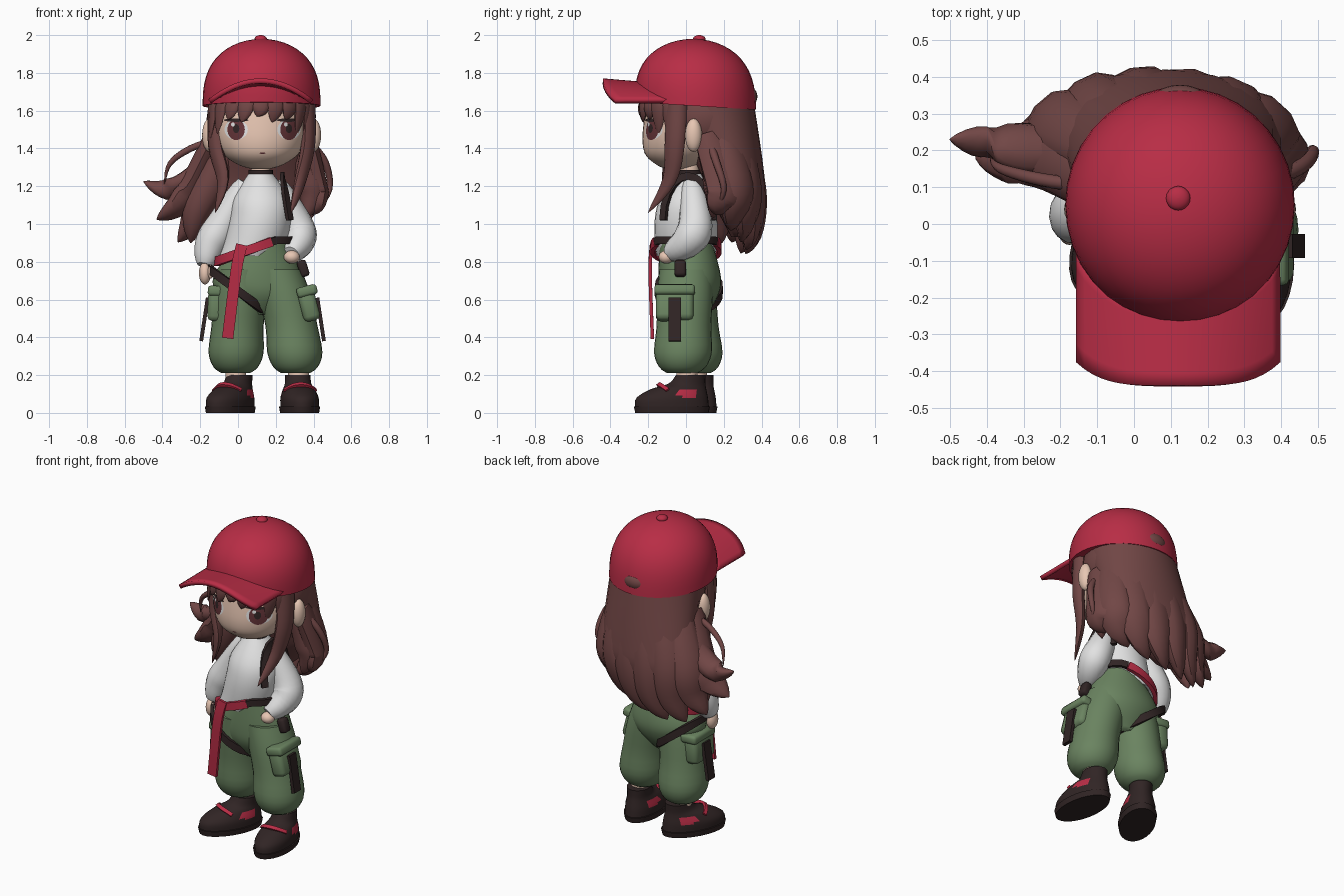
import bpy, bmesh, math
from math import sin, cos, pi, radians
from mathutils import Vector
from mathutils.bvhtree import BVHTree

if "Cube" in bpy.data.objects:
    bpy.data.objects.remove(bpy.data.objects["Cube"])


def material(name, r, g, b):
    m = bpy.data.materials.new(name)
    m.diffuse_color = (r, g, b, 1)
    m.use_nodes = True
    m.node_tree.nodes["Principled BSDF"].inputs["Base Color"].default_value = m.diffuse_color
    return m


RED = material("cap red", .48, .026, .06)
HAIR = material("hair brown", .165, .062, .06)
SKIN = material("skin", .82, .58, .46)
WHITE = material("sweater white", .76, .76, .76)
GREEN = material("trouser green", .145, .23, .118)
DARK = material("dark leather", .030, .018, .018)
EYE = material("eye maroon", .13, .035, .04)


def mesh(name, verts, faces, mat, mat2=None, rule=None):
    me = bpy.data.meshes.new(name)
    me.from_pydata([tuple(v) for v in verts], [], faces)
    bm = bmesh.new()
    bm.from_mesh(me)
    bmesh.ops.recalc_face_normals(bm, faces=bm.faces)
    bm.to_mesh(me)
    bm.free()
    me.materials.append(mat)
    if mat2:
        me.materials.append(mat2)
        for p in me.polygons:
            p.material_index = int(rule(p.center))
    ob = bpy.data.objects.new(name, me)
    bpy.context.collection.objects.link(ob)
    return ob


def skin_rings(name, rings, mat, closed=False, **kw):
    """Join equal rings of points into a tube with end caps."""
    n, k = len(rings[0]), len(rings)
    faces = [(i * n + j, i * n + (j + 1) % n, (i + 1) % k * n + (j + 1) % n, (i + 1) % k * n + j)
             for i in range(k if closed else k - 1) for j in range(n)]
    if not closed:
        faces += [tuple(range(n)), tuple(range((k - 1) * n, k * n))]
    return mesh(name, [v for r in rings for v in r], faces, mat, **kw)


def spline(pts, steps):
    """Catmull-Rom through tuples of any length."""
    P = [pts[0]] + list(pts) + [pts[-1]]
    out = []
    for i in range(1, len(P) - 2):
        for t in (s / steps for s in range(steps)):
            out.append([.5 * (2 * b + (c - a) * t + (2 * a - 5 * b + 4 * c - d) * t * t
                              + (3 * b - a - 3 * c + d) * t ** 3) for a, b, c, d in zip(*P[i - 1:i + 3])])
    return out + [list(pts[-1])]


def loft(name, rows, mat, n=28, steps=3, tilt=0, **kw):
    """Stack of ellipses: rows are (cx, cy, z, rx, ry)."""
    ang = [2 * pi * j / n for j in range(n)]
    rings = [[(x + rx * cos(a), y + ry * sin(a), z - tilt * sin(a) * (1 - i / (len(rows) * steps)) ** 4)
              for a in ang] for i, (x, y, z, rx, ry) in enumerate(spline(rows, steps))]
    return skin_rings(name, rings, mat, **kw)


def sweep(name, pts, w, t, mat, n=4, steps=5, size=lambda s: 1, out=None, centre=(.12, .05), closed=False):
    """Tube of half width w and half thickness t along points, flat side facing out."""
    P = [Vector(p) for p in (pts if closed else spline(pts, steps))]
    rings, k = [], len(P)
    for i, p in enumerate(P):
        a, b = (P[i - 1], P[(i + 1) % k]) if closed else (P[max(i - 1, 0)], P[min(i + 1, k - 1)])
        tan = (b - a).normalized()
        side = tan.cross(Vector(out or (p.x - centre[0], p.y - centre[1], 0))).normalized()
        o = side.cross(tan)
        f = max(size(i / (k - 1)), .03) * (1.414 if n == 4 else 1)
        rings.append([p + f * (side * w * cos(q) + o * t * sin(q))
                      for q in (2 * pi * j / n + pi / 4 for j in range(n))])
    return skin_rings(name, rings, mat, closed=closed)


def ball(name, loc, r, mat):
    rows = [(0, 0, -cos(a) * r[2], max(sin(a), .01) * r[0], max(sin(a), .01) * r[1])
            for a in (pi * i / 12 for i in range(13))]
    ob = loft(name, rows, mat, n=20, steps=1)
    ob.location = loc
    return ob


# Cap: domed crown, button, rear opening, arched brim
dome = [(h, math.sqrt(1 - h ** 2.7)) for h in (sin(pi / 2 * i / 14) * .9995 for i in range(15))]
loft("cap_crown", [(.125, .052 - .015 * h, 1.625 + .355 * h, .312 * r, .32 * r) for h, r in dome],
     RED, n=36, steps=1, tilt=.02)
ball("cap_button", (.12, .07, 1.98), (.033, .033, .02), RED)
ball("cap_opening", (.125, .334, 1.675), (.075, .044, .05), HAIR)
N, M = 24, 6
bv = []
for u in (2 * i / N - 1 for i in range(N + 1)):
    yi, yo = .08 - .31 * math.sqrt(1 - .76 * u * u), -.44 + .065 * u ** 4
    bv += [(.12 + .27 * u, yi + (yo - yi) * v, 1.74 + .018 * v - u * u * (.09 + .02 * v))
           for v in (j / M for j in range(M + 1))]
brim = mesh("cap_brim", bv, [(i, i + M + 1, i + M + 2, i + 1) for i in range(N * (M + 1)) if i % (M + 1) < M], RED)
mod = brim.modifiers.new("thickness", "SOLIDIFY")
mod.thickness, mod.offset = .026, 0

# Head, ears, neck, choker
face = loft("face", [(.12, -.06, 1.29, .04, .04), (.12, -.05, 1.31, .11, .10), (.12, -.03, 1.36, .19, .18),
                     (.12, -.01, 1.43, .235, .22), (.12, 0, 1.53, .253, .225), (.12, .02, 1.7, .25, .22)],
            SKIN, n=40, steps=4)
for s in (-1, 1):
    ball("ear", (.125 + s * .275, .04, 1.47), (.04, .045, .088), SKIN)
for name, z0, z1, r, m in (("neck", 1.22, 1.34, .05, SKIN), ("choker", 1.255, 1.285, .064, DARK)):
    loft(name, [(.12, .02, z0, r, r), (.12, .02, z1, r, r)], m, steps=1)

# Eyes, lashes and mouth: thin plates laid on the face
fm = bmesh.new()
fm.from_mesh(face.data)
tree = BVHTree.FromBMesh(fm)


def decal(name, x, z, rx, rz, mat, lift):
    pts = [(x + f * rx * cos(a * pi / 10), z + f * rz * sin(a * pi / 10)) for f in (.01, .5, 1) for a in range(20)]
    v = [tree.ray_cast(Vector((px, -1, pz)), Vector((0, 1, 0)))[0] + Vector((0, -lift, 0)) for px, pz in pts]
    mesh(name, v, [(r + j, r + (j + 1) % 20, r + 20 + (j + 1) % 20, r + 20 + j)
                   for r in (0, 20) for j in range(20)], mat)


for x in (-.01, .27):
    decal("eye_white", x, 1.5, .062, .054, WHITE, .002)
    decal("iris", x, 1.5, .046, .056, EYE, .004)
    decal("pupil", x, 1.505, .017, .024, DARK, .006)
    decal("upper_lash", x, 1.55, .066, .009, DARK, .007)
    decal("eye_glint", x - .017, 1.527, .01, .011, WHITE, .008)
decal("mouth", .13, 1.375, .016, .004, EYE, .003)
fm.free()

# Hair: scalp and back volume
ball("scalp_hair", (.125, .1, 1.57), (.288, .26, .25), HAIR)
loft("back_hair", [(.125, .12, 1.64, .28, .24), (.10, .235, 1.3, .30, .175), (.07, .27, 1.15, .28, .145),
                   (0, .3, .93, .10, .06)], HAIR, steps=5)


def lock(pts, w, t, size=lambda s: (.7 + s) * (1 - s * s), **kw):
    sweep("hair_lock", pts, w, t, HAIR, n=10, size=size, **kw)


# Fan of back locks, blown towards -x and longest left of the middle
for t in (i / 7 for i in range(8)):
    c, s = cos(pi * t), sin(pi * t)
    mid = Vector((.08 - .32 * c, .2 + .16 * s, 1.2))
    tip = Vector((-.43 + .79 * t, .18 + .14 * s, .84 + (t - .35) ** 2 * (1.5 if t < .35 else .5)))
    low = mid.lerp(tip, .6) + Vector((.03, .02 * s, 0))
    lock([(.12 - .24 * c, .12 + .2 * s, 1.48), mid, low, tip], .115, .07)
# Flicked tail, fillers beside the neck, thin strands, side locks, fringe
lock([(-.1, .2, 1.42), (-.24, .2, 1.25), (-.38, .22, 1.185), (-.5, .23, 1.225)], .08, .055)
lock([(-.06, .13, 1.45), (-.13, .15, 1.25), (-.22, .17, 1.06), (-.25, .19, .9)], .10, .1, out=(0, 1, 0))
lock([(.33, .13, 1.45), (.375, .16, 1.25), (.39, .16, 1.15), (.36, .14, 1.03)], .09, .08, out=(0, 1, 0))
thin = lambda s: 1 - s ** 3
lock([(.37, .12, 1.44), (.46, .16, 1.33), (.485, .2, 1.18), (.41, .15, 1.06)], .021, .02, thin)
lock([(-.1, .1, 1.45), (-.25, .12, 1.4), (-.36, .15, 1.32), (-.39, .18, 1.21)], .019, .019, thin)
for s, tx, ty in ((1, .28, -.2), (-1, -.12, -.09)):
    x = .125 + s * .245
    lock([(x, -.05, 1.64), (x, -.06, 1.42), (x - s * .04, -.09, 1.23), (tx, ty, 1.06)], .058, .036, thin)
for i in range(9):
    a = radians(-72 + 18 * i)
    x, y = .12 + .26 * sin(a), -.225 * cos(a)
    drop = 1.57 - .15 * sin(a) ** 4 - .03 * (i % 2)
    lock([(.12 + .24 * sin(a), y + .03, 1.7), (x, y - .01, 1.62), (x - .02, y - .012, drop)],
         .055, .022, thin, centre=(.12, 0))

# Sweater with a round hem
loft("sweater", [(.05, 0, .83, .15, .155), (.09, 0, .90, .165, .165), (.12, 0, 1.03, .165, .165),
                 (.125, .01, 1.14, .15, .145), (.12, .02, 1.265, .065, .065)], WHITE, steps=4)
# Puffy sleeves, hands, shoulder strap
puff = lambda s: .5 + .55 * sin(pi * min(s * 1.02, 1)) ** .8
for name, path in (("left", [(.04, .03, 1.22), (-.08, .04, 1.0), (-.145, .03, .89), (-.175, 0, .78)]),
                   ("right", [(.2, .03, 1.22), (.31, .05, 1.0), (.325, .01, .91), (.28, -.09, .84)])):
    sweep(name + "_sleeve", path, .086, .09, WHITE, n=16, size=puff, out=(0, -1, 0))
ball("left_hand", (-.175, -.015, .74), (.032, .042, .06), SKIN)
ball("left_thumb", (-.145, -.045, .745), (.015, .017, .035), SKIN)
ball("right_hand", (.285, -.105, .825), (.042, .04, .035), SKIN)
sweep("shoulder_strap", [(.275 - .04 * sin(a), .01 - .13 * cos(a), 1.02 + .235 * sin(a))
                         for a in (pi * i / 10 for i in range(11))], .02, .01, DARK, steps=1, centre=(.1, .03))

# Trousers: seat, then two baggy legs gathered at the ankle and leaning in to the hips
loft("trouser_seat", [(.1, .02, .52, .10, .09), (.11, .02, .62, .21, .15), (.105, .02, .72, .235, .165),
                      (.13, 0, .9, .14, .14)], GREEN, steps=5)
for name, x, y, lean in (("left_leg", -.012, .05, .045), ("right_leg", .305, -.02, -.105)):
    loft(name, [(x + lean * t ** 2, y * (1 - t), .21 + .55 * t, r, r * 1.05)
                for t, r in ((0, .075), (.06, .118), (.2, .146), (.45, .138), (.75, .14), (1, .135))], GREEN)


def box(name, loc, size, mat, ry=0):
    bm = bmesh.new()
    bmesh.ops.create_cube(bm, size=1)
    bmesh.ops.scale(bm, vec=size, verts=bm.verts)
    bmesh.ops.bevel(bm, geom=bm.edges, offset=min(size) * .3, segments=2, affect="EDGES", profile=.5)
    ob = mesh(name, [], [], mat)
    bm.to_mesh(ob.data)
    bm.free()
    ob.location, ob.rotation_euler = loc, (0, ry, 0)


# Cargo pockets with flaps, hanging tabs, side pouch
for s, x, y, tilt in ((1, .375, -.06, -.25), (-1, -.115, .03, .05)):
    box("cargo_pocket", (x, y, .57), (.09, .2, .17), GREEN, tilt)
    box("pocket_flap", (x - s * .01, y, .645), (.11, .215, .055), GREEN, tilt)
    sweep("hanging_tab", [(x + s * .045, y, .61), (x + s * .08, y, .38)], .033, .01, DARK, out=(s, 0, 0))
box("side_pouch", (.345, -.03, .765), (.05, .06, .09), DARK, -.3)


# Slanted belt: red sash part and dark part, sash tail, thigh strap
def belt(d):
    x = .09 + .205 * cos(radians(d))
    return x, .176 * sin(radians(d)), min(.86 + .36 * (x - .05), .915)


sweep("red_belt", [belt(d) for d in range(65, 296, 10)], .024, .012, RED, steps=1, centre=(.1, 0))
sweep("dark_belt", [belt(d) for d in range(-66, 70, 10)], .02, .011, DARK, steps=1, centre=(.1, 0))
sweep("sash_tail", [(.02, -.182, .89), (-.01, -.19, .75), (-.055, -.178, .395)], .03, .009, RED, out=(0, -1, 0))
sweep("thigh_strap", [(-.005 + .15 * cos(a), .015 + .17 * sin(a), .65 - .115 * cos(a))
                      for a in (pi * i / 12 for i in range(24))], .022, .01, DARK, centre=(-.005, .02), closed=True)

# Ankles and shoes with red side patches and lace band
for name, x, y, turn in (("left", -.012, .035, -.5), ("right", .32, -.015, .1)):
    loft(name + "_ankle", [(x, y + .02, .14, .055, .055), (x, y + .02, .26, .055, .055)], SKIN, steps=1)
    parts = [loft(name + "_sole", [(0, -.06, 0, .102, .195), (0, -.06, .035, .108, .203)], DARK, steps=1),
             loft(name + "_shoe", [(0, -.06, .03, .1, .197), (0, -.058, .08, .1, .19), (0, -.025, .125, .084, .148),
                                   (0, .02, .155, .07, .098), (0, .04, .2, .068, .078)], DARK, steps=4, mat2=RED,
                  rule=lambda c: .075 < c.z < .12 and -.03 < c.y < .06 and abs(c.x) > .05),
             sweep(name + "_lace_band", [(.082 * u, -.13 + .04 * u * u, .15 - .03 * u * u)
                                         for u in (-1, -.5, 0, .5, 1)], .011, .008, RED, out=(0, -.6, .8))]
    for p in parts:
        p.location, p.rotation_euler = (x, y, 0), (0, 0, turn)

# Smooth shading, keeping strap edges crisp
for ob in bpy.context.scene.objects:
    ob.select_set(True)
    bpy.context.view_layer.objects.active = ob
bpy.ops.object.shade_smooth_by_angle(angle=radians(50))
